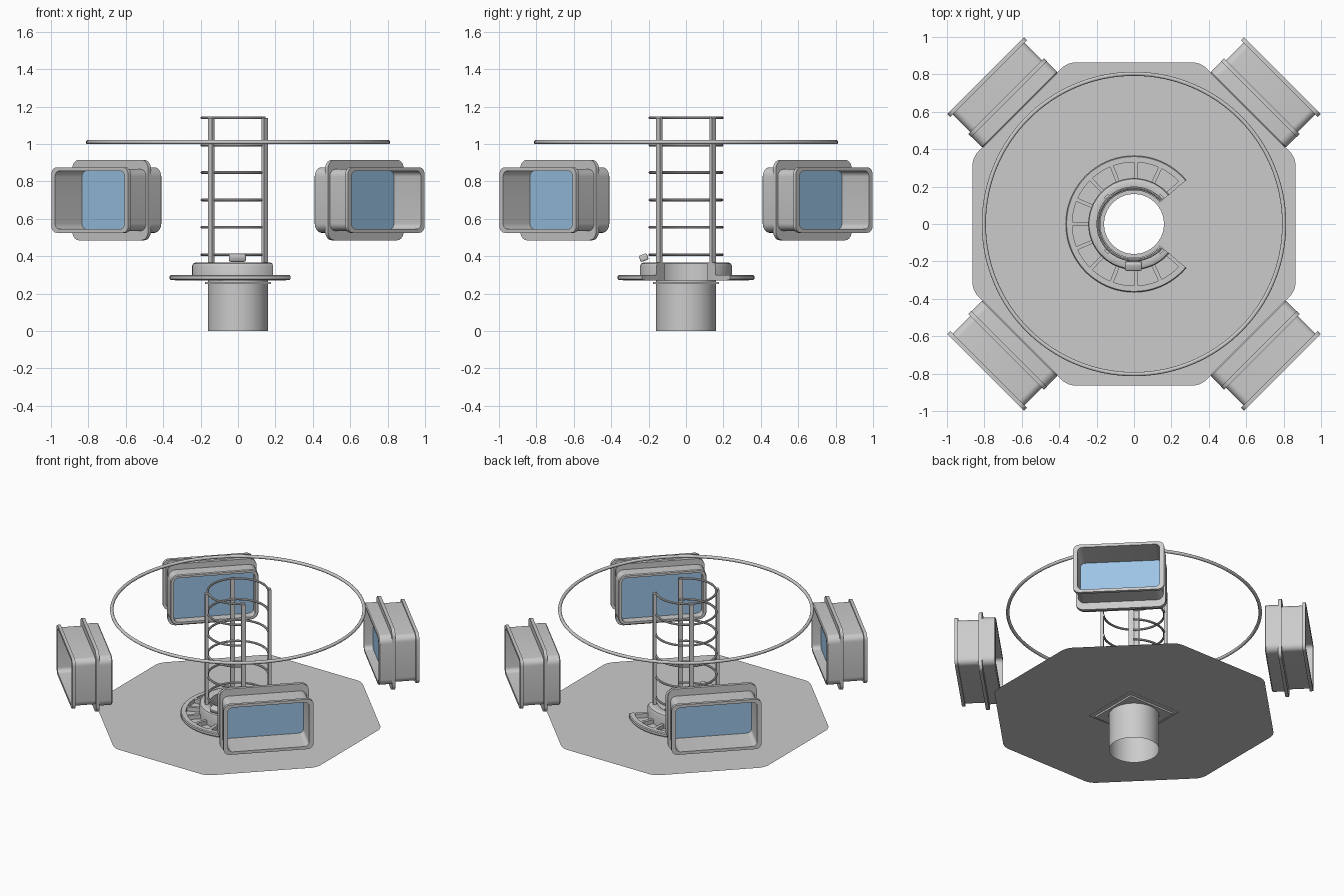
import bpy, bmesh, math
from mathutils import Matrix, Vector

if "Cube" in bpy.data.objects:
    bpy.data.objects.remove(bpy.data.objects["Cube"])


def material(name, rgb):
    m = bpy.data.materials.new(name)
    m.diffuse_color = (*rgb, 1)
    m.use_nodes = True
    m.node_tree.nodes["Principled BSDF"].inputs["Base Color"].default_value = m.diffuse_color
    return m


GREY = material("light_grey", (0.6, 0.6, 0.6))
BLUE = material("glass_blue", (0.33, 0.55, 0.79))


def finish(bm, name, mat, solid=True, angle=35):
    if solid:
        bmesh.ops.recalc_face_normals(bm, faces=bm.faces[:])
    me = bpy.data.meshes.new(name)
    bm.to_mesh(me)
    bm.free()
    me.materials.append(mat)
    ob = bpy.data.objects.new(name, me)
    bpy.context.collection.objects.link(ob)
    bpy.ops.object.select_all(action='DESELECT')
    ob.select_set(True)
    bpy.context.view_layer.objects.active = ob
    bpy.ops.object.shade_smooth_by_angle(angle=math.radians(angle))
    return ob


def loft(name, rings, mat=GREY, cyclic=False, caps=False, solid=True):
    """Skin a list of closed rings that have equal point counts."""
    bm = bmesh.new()
    vs = [[bm.verts.new(p) for p in ring] for ring in rings]
    n = len(rings[0])
    for i in range(len(rings) - (0 if cyclic else 1)):
        a, b = vs[i], vs[(i + 1) % len(vs)]
        for j in range(n):
            k = (j + 1) % n
            bm.faces.new((a[j], a[k], b[k], b[j]))
    if caps:
        bm.faces.new(vs[0])
        bm.faces.new(vs[-1])
    return finish(bm, name, mat, solid)


def sweep(name, section, start=0, end=360, steps=96):
    """Turn an (r, z) section about the z axis, fully or partly."""
    full = end - start >= 360
    rings = []
    for i in range(steps + (0 if full else 1)):
        t = math.radians(start + (end - start) * i / steps)
        rings.append([(r * math.cos(t), r * math.sin(t), z) for r, z in section])
    return loft(name, rings, cyclic=full, caps=not full)


def circle_section(r, z, rad, n=10):
    return [(r + rad * math.cos(2 * math.pi * i / n),
             z + rad * math.sin(2 * math.pi * i / n)) for i in range(n)]


def polygon_ring(sides, apothem, z, cap=9, n=192):
    """Regular polygon with a flat side facing +x, corners cut to a radius cap."""
    pts, step = [], 2 * math.pi / sides
    for i in range(n):
        t = 2 * math.pi * i / n
        d = (t + step / 2) % step - step / 2
        r = min(apothem / math.cos(d), cap)
        pts.append((r * math.cos(t), r * math.sin(t), z))
    return pts


def hole_ring(r, z, n=192):
    return [(r * math.cos(2 * math.pi * i / n), r * math.sin(2 * math.pi * i / n), z)
            for i in range(n)]


def box(name, size, matrix, bevel=0.0):
    bm = bmesh.new()
    bmesh.ops.create_cube(bm, size=1)
    bmesh.ops.scale(bm, vec=size, verts=bm.verts[:])
    if bevel:
        bmesh.ops.bevel(bm, geom=bm.edges[:], offset=bevel, segments=3,
                        profile=0.5, affect='EDGES')
    bmesh.ops.transform(bm, matrix=matrix, verts=bm.verts[:])
    return finish(bm, name, GREY)


# Floor plate, square flange and open tube below it
loft("floor_plate", [polygon_ring(8, 0.863, 0.27, 0.926), hole_ring(0.16, 0.27)], solid=False)
loft("square_mount", [hole_ring(0.16, 0.264), polygon_ring(4, 0.205, 0.264)], solid=False)
loft("tube_flange", [polygon_ring(4, 0.176, 0.25), polygon_ring(4, 0.176, 0.262),
                     hole_ring(0.161, 0.262), hole_ring(0.161, 0.25)], cyclic=True)
loft("base_tube", [hole_ring(0.16, 0), hole_ring(0.16, 0.27)], solid=False)

# Raised collar, open on the +x side
sweep("collar", [(0.18, 0.27), (0.245, 0.27), (0.245, 0.348), (0.24, 0.36),
                 (0.229, 0.366), (0.19, 0.366), (0.18, 0.36)], 40, 320)

# Foot grille round the collar: rim and spokes
sweep("grille_rim", [(0.33, 0.272), (0.36, 0.272), (0.365, 0.278), (0.365, 0.294),
                     (0.36, 0.3), (0.33, 0.3)], 40, 320)
SPOKES = 13
for i in range(SPOKES):
    a = math.radians(42 + 276 * i / (SPOKES - 1))
    m = Matrix.Rotation(a, 4, 'Z') @ Matrix.Translation((0.288, 0, 0.285))
    box(f"grille_spoke_{i + 1}", (0.1, 0.02, 0.029), m)

# Small tilted control box on the collar
box("control_box", (0.09, 0.045, 0.036),
    Matrix.Translation((-0.003, -0.226, 0.392)) @ Matrix.Rotation(math.radians(20), 4, 'X'), 0.009)

# Ladder cage: four posts and open hoops
for i in range(4):
    m = Matrix.Rotation(math.radians(45 + 90 * i), 4, 'Z') @ Matrix.Translation((0.203, 0, 0.752))
    box(f"cage_post_{i + 1}", (0.02, 0.03, 0.776), m)
for i in range(6):
    sweep(f"cage_hoop_{i + 1}", circle_section(0.193, 0.408 + 0.1464 * i, 0.0075, 8), 42, 318, 64)

# Large overhead ring
sweep("overhead_ring", circle_section(0.803, 1.01, 0.011, 12), steps=128)


def rounded_rect(w, hu, hz, rad, angle, seg=6):
    """Upright rounded rectangle at distance w from the axis."""
    out = Vector((math.cos(angle), math.sin(angle), 0))
    side = Vector((-math.sin(angle), math.cos(angle), 0))
    pts = []
    for q, (su, sz) in enumerate(((1, 1), (-1, 1), (-1, -1), (1, -1))):
        for i in range(seg + 1):
            t = math.pi / 2 * (q + i / seg)
            u = su * (hu - rad) + rad * math.cos(t)
            z = sz * (hz - rad) + rad * math.sin(t)
            pts.append(out * w + side * u + Vector((0, 0, 0.7 + z)))
    return pts


# Four diagonal windows: (distance, half width, half height, corner radius)
FRAME = [(0.86, 0.262, 0.155, 0.03), (0.86, 0.28, 0.17, 0.045), (0.866, 0.285, 0.175, 0.05),
         (0.945, 0.285, 0.175, 0.05), (0.945, 0.287, 0.215, 0.05), (0.967, 0.287, 0.215, 0.05),
         (0.967, 0.272, 0.165, 0.04), (1.1, 0.272, 0.165, 0.04), (1.1, 0.291, 0.175, 0.04),
         (1.121, 0.291, 0.175, 0.04), (1.121, 0.262, 0.155, 0.03)]
for i, corner in enumerate(("back_right", "back_left", "front_left", "front_right")):
    a = math.radians(45 + 90 * i)
    loft(f"window_frame_{corner}", [rounded_rect(*p, a) for p in FRAME], cyclic=True)
    bm = bmesh.new()
    bm.faces.new([bm.verts.new(p) for p in rounded_rect(0.917, 0.264, 0.157, 0.03, a)])
    finish(bm, f"window_glass_{corner}", BLUE, solid=False)
